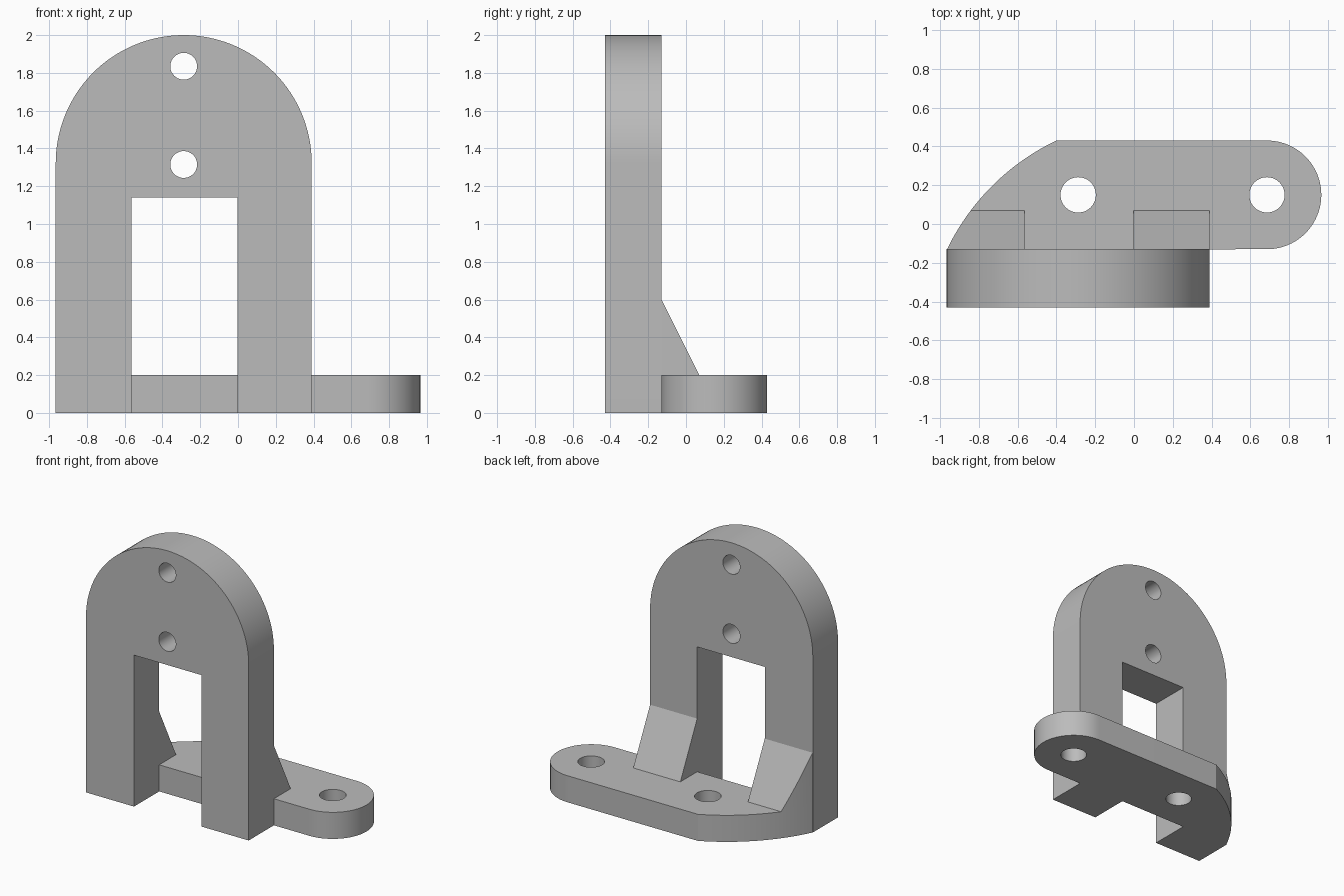
import bpy
import bmesh
from math import sin, cos, pi, atan2, hypot
from mathutils import Matrix, Vector

if "Cube" in bpy.data.objects:
    bpy.data.objects.remove(bpy.data.objects["Cube"], do_unlink=True)

grey = bpy.data.materials.new("plain grey")
grey.use_nodes = True
grey.diffuse_color = (0.5, 0.5, 0.5, 1)
grey.node_tree.nodes["Principled BSDF"].inputs["Base Color"].default_value = (0.5, 0.5, 0.5, 1)

# Shared dimensions
LEFT, RIGHT = -0.965, 0.39
FRONT, MID, BACK = -0.43, -0.13, 0.43
PLATE_TOP = 0.2
WIN_L, WIN_R, WIN_TOP = -0.565, -0.002, 1.14
CX = (LEFT + RIGHT) / 2
PLATE_CY = (MID + BACK) / 2


def arc(cx, cy, r, a0, a1, n=40):
    return [(cx + r * cos(a0 + (a1 - a0) * i / n), cy + r * sin(a0 + (a1 - a0) * i / n))
            for i in range(n + 1)]


def prism(name, outline, axis, start, end):
    """Extrude a 2D outline along an axis: (x, y) for Z, (x, z) for Y, (y, z) for X."""
    place = {"Z": lambda u, v: (u, v, start),
             "Y": lambda u, v: (u, start, v),
             "X": lambda u, v: (start, u, v)}[axis]
    move = Vector([(end - start) * (axis == a) for a in "XYZ"])
    bm = bmesh.new()
    face = bm.faces.new([bm.verts.new(place(u, v)) for u, v in outline])
    new = bmesh.ops.extrude_face_region(bm, geom=[face])["geom"]
    bmesh.ops.translate(bm, vec=move, verts=[g for g in new if isinstance(g, bmesh.types.BMVert)])
    bmesh.ops.recalc_face_normals(bm, faces=bm.faces[:])
    mesh = bpy.data.meshes.new(name)
    bm.to_mesh(mesh)
    bm.free()
    mesh.materials.append(grey)
    obj = bpy.data.objects.new(name, mesh)
    bpy.context.collection.objects.link(obj)
    return obj


def combine(obj, tool, operation):
    """Apply a boolean and discard the tool object."""
    mod = obj.modifiers.new("cut", "BOOLEAN")
    mod.object, mod.operation, mod.solver = tool, operation, "EXACT"
    bpy.context.view_layer.objects.active = obj
    bpy.ops.object.modifier_apply(modifier=mod.name)
    bpy.data.objects.remove(tool, do_unlink=True)


def drill(obj, u, v, r, axis, start, end):
    circle = arc(u, v, r, 0, 2 * pi, 48)[:-1]
    combine(obj, prism("drill", circle, axis, start, end), "DIFFERENCE")


# Upright: round-topped arch with an open-bottomed window
radius = (RIGHT - LEFT) / 2
arch = [(WIN_L, 0), (WIN_L, WIN_TOP), (WIN_R, WIN_TOP), (WIN_R, 0), (RIGHT, 0)]
arch += arc(CX, 2 - radius, radius, 0, pi, 64) + [(LEFT, 0)]
upright = prism("upright", arch, "Y", FRONT, MID)
for z in (1.315, 1.835):
    drill(upright, CX, z, 0.071, "Y", FRONT - 0.1, MID + 0.1)

# Base plate: rounded at one end, swept curve at the other
sweep_x, sweep_y = 0.117, -0.653
corner = (-0.4, BACK)
a0 = atan2(corner[1] - sweep_y, corner[0] - sweep_x)
a1 = atan2(MID - sweep_y, LEFT - sweep_x)
sweep_r = hypot(corner[0] - sweep_x, corner[1] - sweep_y)
plate = arc(0.685, PLATE_CY, (BACK - MID) / 2, -pi / 2, pi / 2)
plate += arc(sweep_x, sweep_y, sweep_r, a0, a1, 24)
base = prism("base_plate", plate, "Z", 0, PLATE_TOP)
for x in (CX, 0.685):
    drill(base, x, PLATE_CY, 0.091, "Z", -0.1, PLATE_TOP + 0.1)

# Gussets behind each leg, trimmed to the plate outline
wedge = [(MID, PLATE_TOP), (0.07, PLATE_TOP), (MID, 0.6)]
left_gusset = prism("left_gusset", wedge, "X", WIN_R, RIGHT)
right_gusset = prism("right_gusset", wedge, "X", LEFT, WIN_L)
combine(right_gusset, prism("trim", plate, "Z", 0, 1), "INTERSECT")

# Smooth curved walls, keep hard edges
for obj in (upright, base, left_gusset, right_gusset):
    bpy.ops.object.select_all(action="DESELECT")
    obj.select_set(True)
    bpy.context.view_layer.objects.active = obj
    bpy.ops.object.shade_smooth_by_angle(angle=pi / 7)
